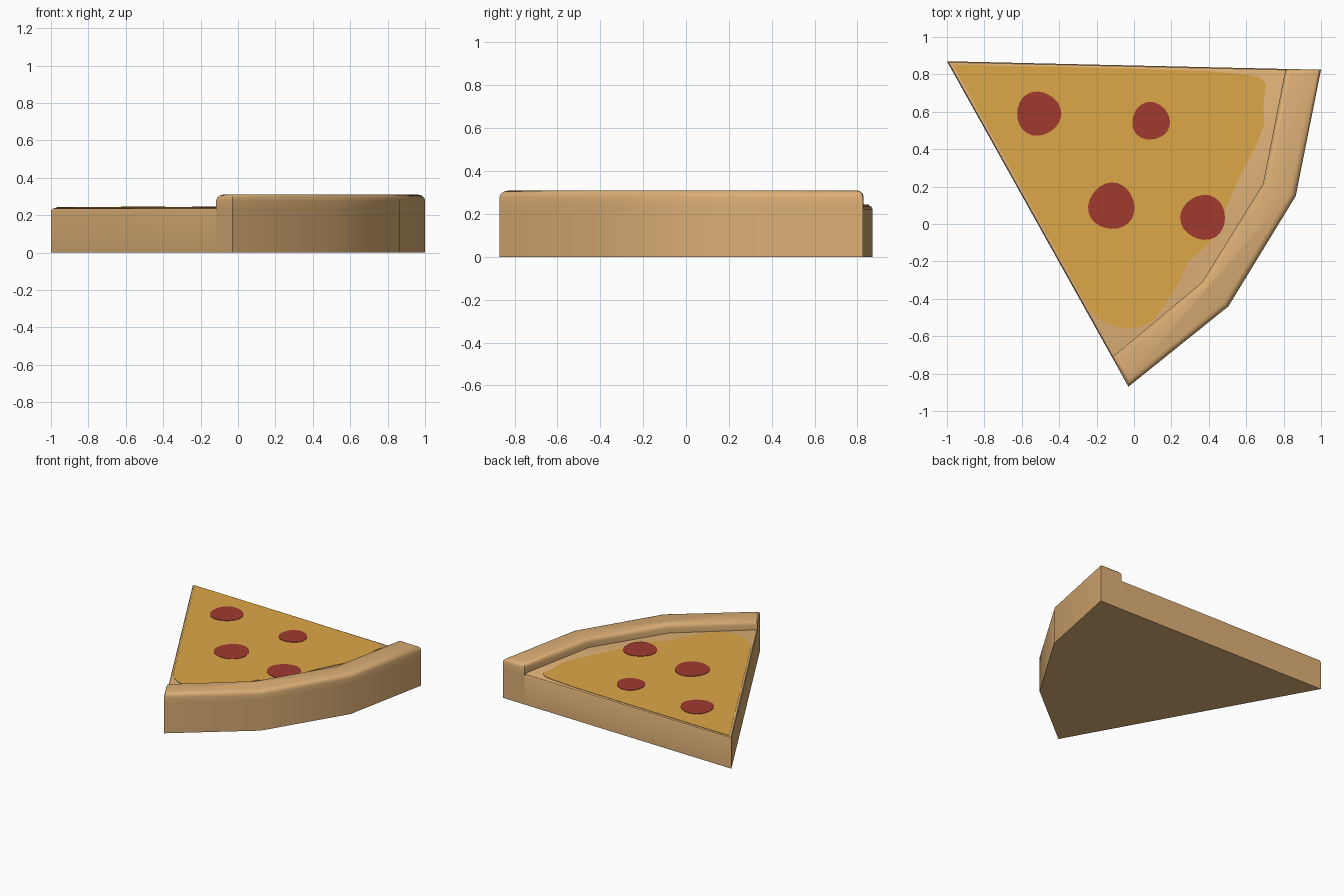
import bpy, bmesh, math
from mathutils import Vector

if "Cube" in bpy.data.objects:
    bpy.data.objects.remove(bpy.data.objects["Cube"])


def material(name, rgb):
    m = bpy.data.materials.new(name)
    m.diffuse_color = (*rgb, 1)
    m.use_nodes = True
    m.node_tree.nodes["Principled BSDF"].inputs["Base Color"].default_value = m.diffuse_color
    return m


DOUGH = material("baked dough", (0.72, 0.43, 0.18))
CHEESE = material("golden cheese", (0.72, 0.39, 0.065))
MEAT = material("red pepperoni", (0.35, 0.042, 0.028))


def prism(outline, z0, z1):
    """Closed bmesh prism from an xy outline."""
    bm = bmesh.new()
    face = bm.faces.new([bm.verts.new((x, y, z0)) for x, y in outline])
    new = bmesh.ops.extrude_face_region(bm, geom=[face])["geom"]
    for v in new:
        if isinstance(v, bmesh.types.BMVert):
            v.co.z = z1
    if face.is_valid is False or not any(
            all(abs(v.co.z - z0) < 1e-6 for v in f.verts) for f in bm.faces):
        bm.faces.new([v for v in bm.verts if abs(v.co.z - z0) < 1e-6])
    bmesh.ops.recalc_face_normals(bm, faces=bm.faces)
    return bm


def finish(bm, name, mat):
    me = bpy.data.meshes.new(name)
    bm.to_mesh(me)
    bm.free()
    me.materials.append(mat)
    ob = bpy.data.objects.new(name, me)
    bpy.context.collection.objects.link(ob)
    bpy.ops.object.select_all(action='DESELECT')
    ob.select_set(True)
    bpy.context.view_layer.objects.active = ob
    bpy.ops.object.shade_smooth_by_angle(angle=math.radians(40))
    return ob


def remove_faces(bm, rule):
    bm.normal_update()
    bmesh.ops.delete(bm, geom=[f for f in bm.faces if rule(f)], context='FACES')


TIP = (-1.0, 0.87)
OUTER = [(1.0, 0.825), (0.865, 0.15), (0.505, -0.44), (-0.03, -0.87)]
INNER = [(0.81, 0.829), (0.69, 0.215), (0.365, -0.31), (-0.117, -0.713)]
TOP = 0.24

# Wedge base with softened long edges, open where it meets the crust
bm = prism([TIP] + INNER, 0, TOP)
tip_edges = [e for e in bm.edges
             if all(abs(v.co.z - TOP) < 1e-5 for v in e.verts)
             and any((v.co.xy - Vector(TIP)).length < 1e-4 for v in e.verts)]
bmesh.ops.bevel(bm, geom=tip_edges, offset=0.018, segments=2, profile=0.5,
                affect='EDGES')
remove_faces(bm, lambda f: f.normal.x > 0.3 and abs(f.normal.z) < 0.1)
finish(bm, "dough_base", DOUGH)

# Raised crust with rounded top, hidden part of its inner wall removed
bm = prism(OUTER + INNER[::-1], 0, 0.31)
bmesh.ops.bisect_plane(bm, geom=bm.verts[:] + bm.edges[:] + bm.faces[:],
                       plane_co=(0, 0, TOP - 0.005), plane_no=(0, 0, 1))
remove_faces(bm, lambda f: f.normal.x < -0.3 and f.normal.y > 0.1
             and f.calc_center_median().z < TOP - 0.005)
top_edges = [e for e in bm.edges if all(v.co.z > 0.309 for v in e.verts)]
bmesh.ops.bevel(bm, geom=top_edges, offset=0.032, segments=3, profile=0.5,
                affect='EDGES')
finish(bm, "crust", DOUGH)

# Melted cheese sheet with a wavy edge toward the crust
cheese = [(-0.97, 0.853), (0.0, 0.83), (0.4, 0.817), (0.6, 0.80), (0.67, 0.785),
          (0.705, 0.75), (0.692, 0.65), (0.697, 0.54), (0.66, 0.43),
          (0.60, 0.32), (0.54, 0.2), (0.49, 0.08), (0.44, -0.06),
          (0.36, -0.14), (0.29, -0.2), (0.24, -0.31), (0.17, -0.42),
          (0.10, -0.52), (0.03, -0.55), (-0.05, -0.56), (-0.14, -0.535),
          (-0.2, -0.5), (-0.245, -0.45)]
finish(prism(cheese, TOP - 0.002, TOP + 0.003), "cheese", CHEESE)

# Pepperoni discs, slightly uneven
for i, (x, y, r) in enumerate([(-0.51, 0.59, 0.118), (0.09, 0.55, 0.101),
                               (-0.12, 0.095, 0.124), (0.37, 0.035, 0.12)]):
    ring = []
    for k in range(24):
        a = k * math.tau / 24
        w = r * (1 + 0.03 * math.cos(3 * a + i))
        ring.append((x + w * math.cos(a), y + w * math.sin(a)))
    finish(prism(ring, TOP + 0.001, TOP + 0.006), f"pepperoni_{i + 1}", MEAT)
